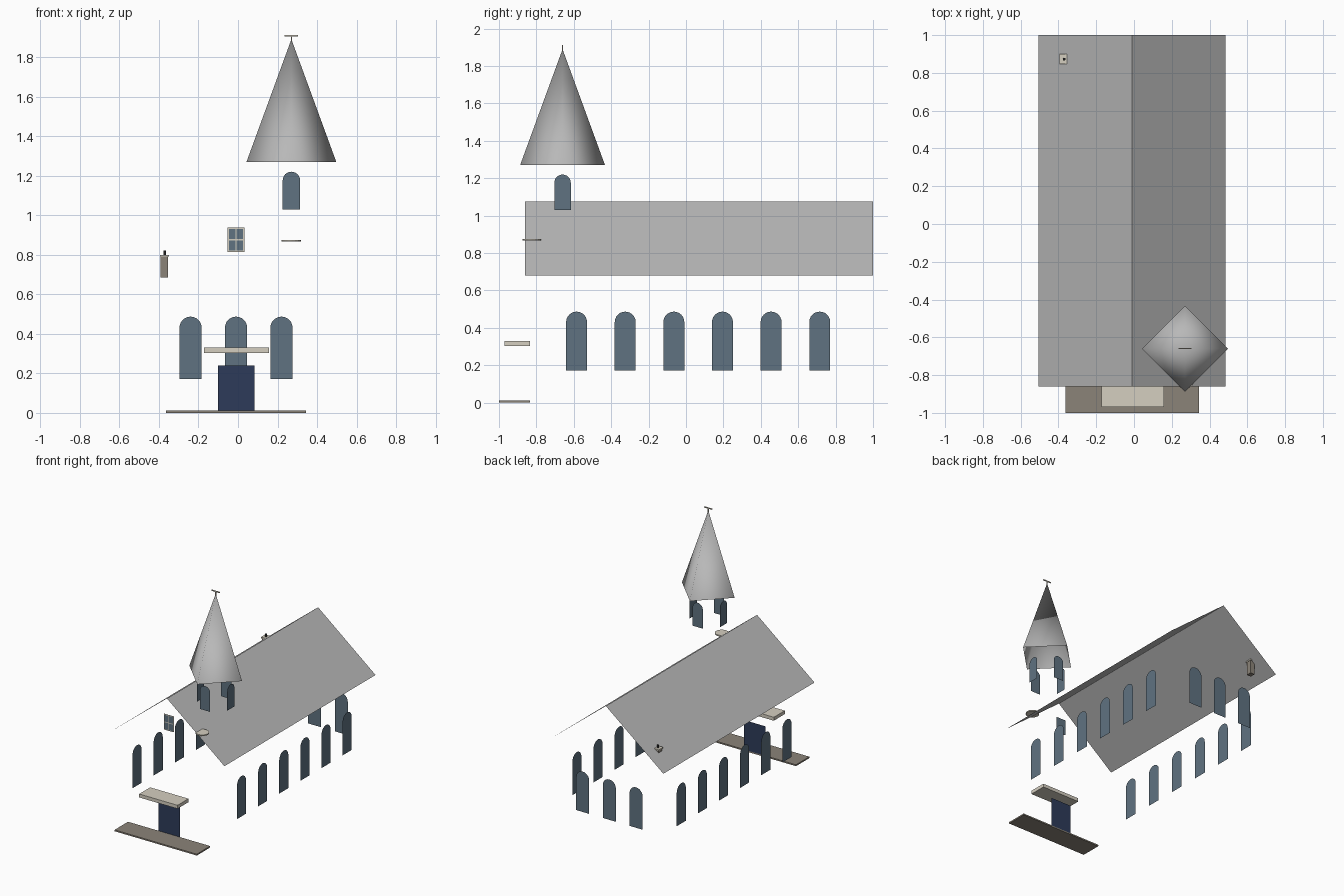
import bpy
import bmesh
from math import cos, sin, pi
from mathutils import Matrix, Vector

if "Cube" in bpy.data.objects:
    bpy.data.objects.remove(bpy.data.objects["Cube"])


def material(name, rgb):
    m = bpy.data.materials.new(name)
    m.use_nodes = True
    m.diffuse_color = (*rgb, 1)
    m.node_tree.nodes["Principled BSDF"].inputs["Base Color"].default_value = (*rgb, 1)
    return m


SLATE = material("slate_grey", (0.48, 0.48, 0.48))
GLASS = material("window_blue", (0.115, 0.17, 0.22))
CREAM = material("cream_stone", (0.66, 0.62, 0.53))
STONE = material("brown_stone", (0.26, 0.23, 0.19))
NAVY = material("navy_door", (0.027, 0.044, 0.102))
DARK = material("dark_pot", (0.045, 0.045, 0.045))


def finish(name, bm, mat):
    mesh = bpy.data.meshes.new(name)
    bm.to_mesh(mesh)
    bm.free()
    mesh.materials.append(mat)
    obj = bpy.data.objects.new(name, mesh)
    bpy.context.collection.objects.link(obj)
    return obj


def box(name, mat, low, high):
    low, high = Vector(low), Vector(high)
    bm = bmesh.new()
    bmesh.ops.create_cube(bm, size=1, matrix=Matrix.Translation((low + high) / 2)
                          @ Matrix.Diagonal((*(high - low), 1)))
    return finish(name, bm, mat)


def cone(name, mat, centre, r1, r2, depth, sides, caps=True):
    bm = bmesh.new()
    bmesh.ops.create_cone(bm, segments=sides, radius1=r1, radius2=r2, depth=depth,
                          cap_ends=caps, matrix=Matrix.Translation(centre))
    return finish(name, bm, mat)


def sheet(name, mat, outline):
    bm = bmesh.new()
    bm.faces.new([bm.verts.new(p) for p in outline])
    return finish(name, bm, mat)


def panel(name, mat, x0, x1, z0, z1, y):
    return sheet(name, mat, [(x0, y, z0), (x1, y, z0), (x1, y, z1), (x0, y, z1)])


def arched_window(name, place, angle, width, height):
    # round-headed pane; angle 0 faces the front
    r = width / 2
    outline = [(-r, 0, 0), (r, 0, 0)]
    outline += [(r * cos(pi * i / 12), 0, height - r + r * sin(pi * i / 12)) for i in range(13)]
    obj = sheet(name, GLASS, outline)
    obj.location = place
    obj.rotation_euler.z = angle


MID = -0.01  # centre line of the hall

# roof: two thin slopes meeting at the ridge
for side, s in (("left", 1), ("right", -1)):
    eave = MID + s * 0.495
    pts = [(MID, -0.86, 1.075), (eave, -0.86, 0.68), (eave, 1, 0.68), (MID, 1, 1.075)]
    sheet("roof_" + side, SLATE, pts if s > 0 else pts[::-1])

# hall windows along both sides and across the back
for i in range(6):
    y = -0.585 + 0.26 * i
    for side, s in (("left", 1), ("right", -1)):
        arched_window(f"{side}_window_{i + 1}", (MID + s * 0.45, y, 0.172), s * pi / 2, 0.112, 0.315)
for i in (-1, 0, 1):
    arched_window(f"back_window_{i + 2}", (MID + 0.23 * i, 0.957, 0.172), pi, 0.112, 0.315)

# gable window with frame and glazing bars
panel("gable_glass", GLASS, -0.052, 0.032, 0.815, 0.937, -0.835)
for i, x in enumerate((-0.052, -0.013, 0.026)):
    panel(f"gable_upright_{i + 1}", CREAM, x, x + 0.006, 0.815, 0.937, -0.839)
for i, z in enumerate((0.815, 0.873, 0.931)):
    panel(f"gable_rail_{i + 1}", CREAM, -0.052, 0.032, z, z + 0.006, -0.8395)

# entrance
panel("door", NAVY, -0.1, 0.083, 0.01, 0.24, -0.835)
box("door_canopy", CREAM, (-0.172, -0.97, 0.303), (0.158, -0.835, 0.33))
box("entrance_step", STONE, (-0.363, -1, 0), (0.345, -0.835, 0.011))

# tower: windows, spire, disc and finial
TX, TY = 0.27, -0.66
for i in range(4):
    a = i * pi / 2
    arched_window(f"tower_window_{i + 1}", (TX + 0.13 * sin(a), TY - 0.13 * cos(a), 1.03), a, 0.088, 0.19)
spire = cone("spire", SLATE, (TX, TY, 1.58), 0.227, 0, 0.62, 4, caps=False)
spire.data.polygons.foreach_set("use_smooth", [True] * len(spire.data.polygons))
cone("tower_disc", CREAM, (TX, -0.825, 0.871), 0.049, 0.049, 0.009, 16)
box("finial_post", CREAM, (TX - 0.003, TY - 0.003, 1.86), (TX + 0.003, TY + 0.003, 1.912))
box("finial_bar", CREAM, (TX - 0.034, TY - 0.003, 1.904), (TX + 0.034, TY + 0.003, 1.912))

# chimney
box("chimney_stack", STONE, (-0.391, 0.852, 0.685), (-0.354, 0.895, 0.79))
box("chimney_cap", CREAM, (-0.395, 0.846, 0.79), (-0.35, 0.9, 0.799))
cone("chimney_pot", DARK, (-0.37, 0.873, 0.81), 0.007, 0.006, 0.022, 8)
